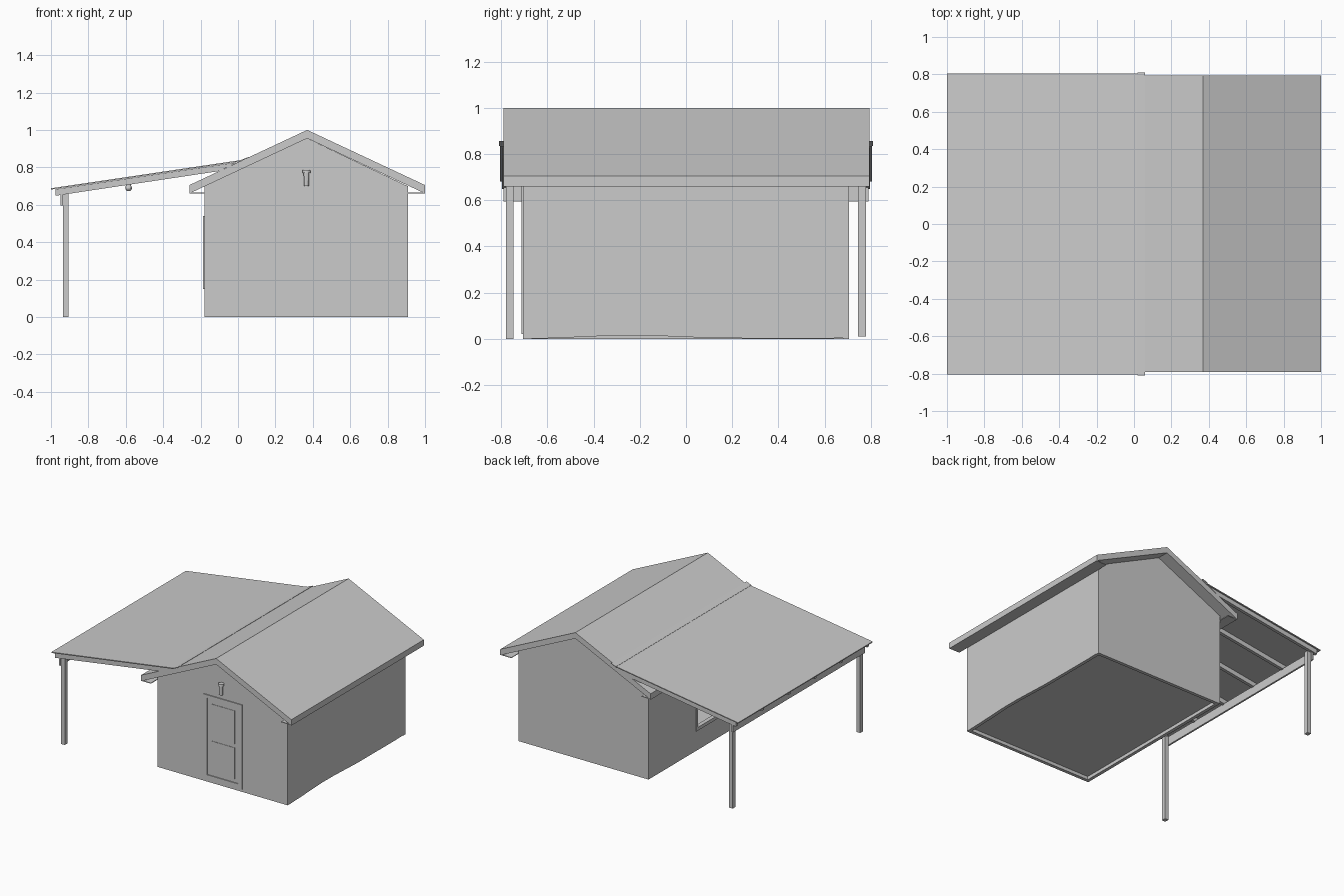
import bpy, bmesh

if "Cube" in bpy.data.objects:
    bpy.data.objects.remove(bpy.data.objects["Cube"])

grey = bpy.data.materials.new("light grey")
grey.diffuse_color = (0.6, 0.6, 0.6, 1)
grey.use_nodes = True
grey.node_tree.nodes["Principled BSDF"].inputs["Base Color"].default_value = grey.diffuse_color


def finish(name, bm):
    bmesh.ops.recalc_face_normals(bm, faces=bm.faces)
    me = bpy.data.meshes.new(name)
    bm.to_mesh(me)
    bm.free()
    me.materials.append(grey)
    ob = bpy.data.objects.new(name, me)
    bpy.context.collection.objects.link(ob)
    return ob


def add_prism(bm, pts, a, b, axis="y"):
    """Extrude a profile: (x, z) points along y, or (y, z) points along x."""
    def at(p, t):
        return (p[0], t, p[1]) if axis == "y" else (t, p[0], p[1])
    lo = [bm.verts.new(at(p, a)) for p in pts]
    hi = [bm.verts.new(at(p, b)) for p in pts]
    n = len(pts)
    bm.faces.new(lo)
    bm.faces.new(hi[::-1])
    for i in range(n):
        j = (i + 1) % n
        bm.faces.new((lo[i], hi[i], hi[j], lo[j]))


def prism(name, pts, a, b, axis="y"):
    bm = bmesh.new()
    add_prism(bm, pts, a, b, axis)
    return finish(name, bm)


def rect(u0, u1, z0, z1):
    return [(u0, z0), (u1, z0), (u1, z1), (u0, z1)]


def box(name, x0, x1, y0, y1, z0, z1):
    return prism(name, rect(x0, x1, z0, z1), y0, y1)


def frame(name, outer, inner, a, b, axis):
    """Four strips around a rectangular opening (u0, u1, z0, z1)."""
    o, i = outer, inner
    bm = bmesh.new()
    for r in ((o[0], i[0], o[2], o[3]), (i[1], o[1], o[2], o[3]),
              (i[0], i[1], o[2], i[2]), (i[0], i[1], i[3], o[3])):
        add_prism(bm, rect(*r), a, b, axis)
    return finish(name, bm)


def cone(name, x, y, z0, z1, r0, r1, n=12):
    bm = bmesh.new()
    bmesh.ops.create_cone(bm, cap_ends=True, segments=n, radius1=r0, radius2=r1, depth=z1 - z0)
    bmesh.ops.translate(bm, verts=bm.verts, vec=(x, y, (z0 + z1) / 2))
    return finish(name, bm)


# House walls, hollow, with a window opening on the left
L, R, F, B, T = -0.18, 0.91, -0.705, 0.705, 0.025
gable = [(L, 0), (R, 0), (R, 0.698), (0.37, 0.955), (L, 0.698)]
prism("front_wall", gable, F, F + T)
prism("back_wall", gable, B - T, B)
side = [(F + T, 0), (-0.55, 0.004), (-0.3, 0.015), (-0.15, 0.014), (0.13, 0.003),
        (0.6, 0.001), (B - T, 0.004), (B - T, 0.698), (F + T, 0.698)]
prism("right_wall", side, R - T, R, "x")
frame("left_wall", (F + T, B - T, 0, 0.698), (-0.12, 0.12, 0.175, 0.515), L, L + T, "x")
frame("window_trim", (-0.14, 0.14, 0.15, 0.54), (-0.12, 0.12, 0.175, 0.515), L - 0.006, L, "x")
box("floor", L + T, R - T, F + T, B - T, 0.025, 0.035)

# Gable roof with boxed eaves
prism("house_roof", [(-0.26, 0.66), (0.37, 0.955), (1.0, 0.66), (1.0, 0.705),
                     (0.37, 1.0), (-0.26, 0.705)], -0.79, 0.795)
box("left_soffit", -0.26, L, -0.785, 0.79, 0.66, 0.665)
box("right_soffit", R, 1.0, -0.785, 0.79, 0.66, 0.665)

# Front door with trim and two panels
frame("door_trim", (0.207, 0.53, 0.02, 0.66), (0.24, 0.5, 0.055, 0.635), F - 0.007, F, "y")
box("door", 0.243, 0.497, F - 0.004, F, 0.06, 0.635)
for nm, z0, z1 in (("lower", 0.085, 0.32), ("upper", 0.35, 0.6)):
    box(nm + "_door_panel", 0.27, 0.47, F - 0.007, F - 0.004, z0, z1)

# Wall lamp above the door
cone("wall_lamp", 0.366, F - 0.02, 0.70, 0.772, 0.013, 0.015)
cone("wall_lamp_cap", 0.366, F - 0.02, 0.77, 0.785, 0.022, 0.02)

# Carport roof sheet, flashing and rafters
def slope(x):
    return 0.685 + 0.1505 * (x + 1)


prism("carport_roof", [(-1.0, 0.681), (0.02, slope(0.02) - 0.006), (0.03, 0.841), (-1.0, 0.688)],
      -0.805, 0.805)
prism("roof_flashing", [(0.02, 0.835), (0.06, 0.853), (0.06, 0.857), (0.02, 0.841)], -0.81, 0.81)
for i in range(6):
    y = -0.785 + i * 0.314
    prism("rafter_%d" % (i + 1), [(-0.975, 0.648), (-0.1, 0.78), (0.0, 0.828), (-0.975, 0.683)],
          y - 0.012, y + 0.012)

# Carport beam and posts
box("carport_beam", -0.948, -0.935, -0.79, 0.79, 0.595, 0.66)
box("front_post", -0.936, -0.905, -0.78, -0.747, 0, 0.66)
box("back_post", -0.936, -0.905, 0.745, 0.778, 0.01, 0.66)

# Hanging lamp under the carport
cone("lamp_mount", -0.585, 0, 0.695, 0.742, 0.013, 0.013)
bm = bmesh.new()
bmesh.ops.create_uvsphere(bm, u_segments=12, v_segments=8, radius=0.018)
bmesh.ops.translate(bm, verts=bm.verts, vec=(-0.585, 0, 0.69))
finish("lamp_globe", bm)
